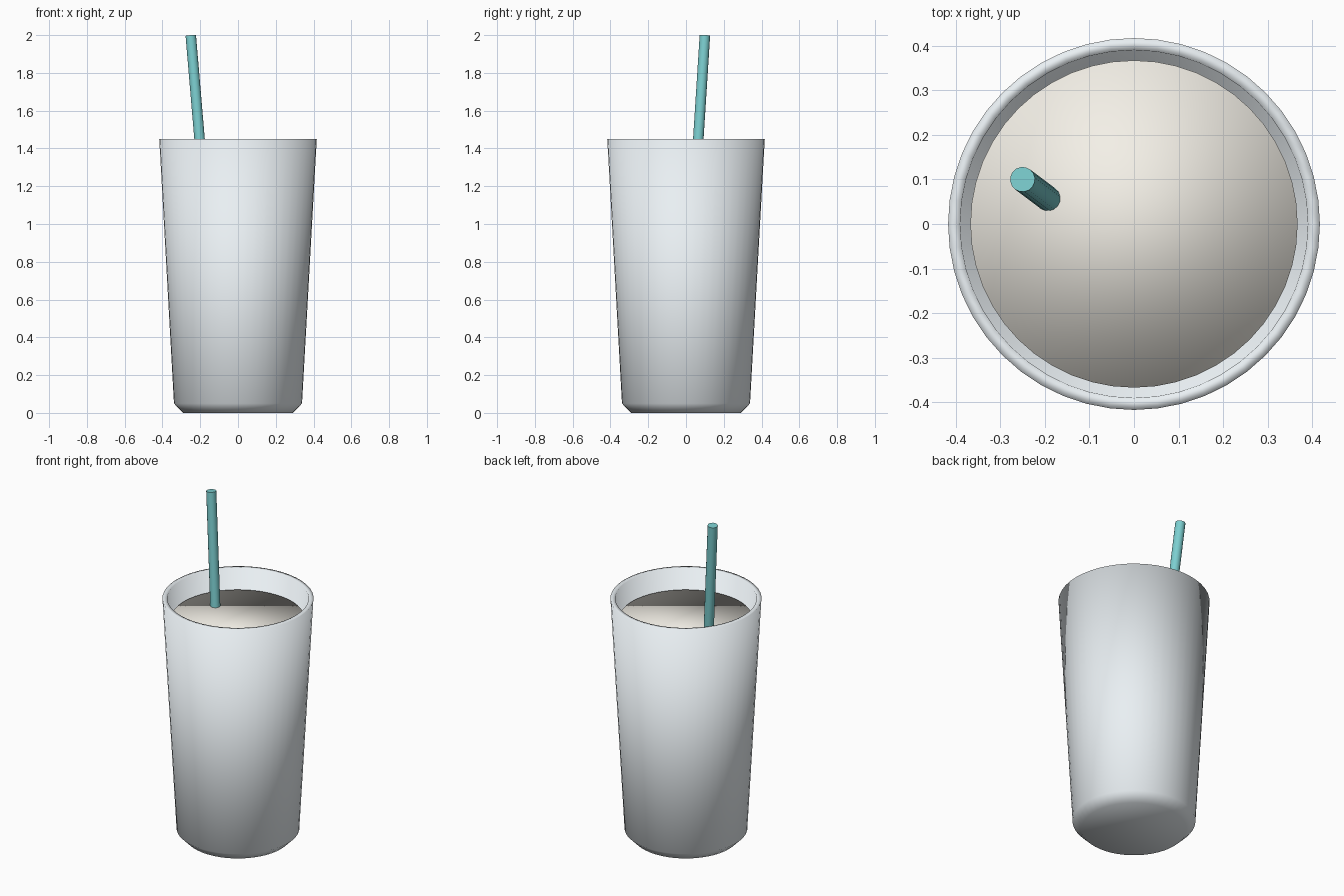
import bpy, bmesh, math
from mathutils import Vector

if "Cube" in bpy.data.objects:
    bpy.data.objects.remove(bpy.data.objects["Cube"])


def material(name, rgb):
    m = bpy.data.materials.new(name)
    m.diffuse_color = (*rgb, 1)
    m.use_nodes = True
    m.node_tree.nodes["Principled BSDF"].inputs["Base Color"].default_value = m.diffuse_color
    return m


def lathe(name, profile, mat, segments=48):
    """Revolve (radius, z) points about z; both ends are closed with a cap."""
    bm = bmesh.new()
    rings = []
    for r, z in profile:
        rings.append([bm.verts.new((r * math.cos(2 * math.pi * i / segments),
                                    r * math.sin(2 * math.pi * i / segments), z))
                      for i in range(segments)])
    for a, b in zip(rings, rings[1:]):
        for i in range(segments):
            j = (i + 1) % segments
            bm.faces.new((a[i], a[j], b[j], b[i]))
    bm.faces.new(rings[0][::-1])
    bm.faces.new(rings[-1])
    bmesh.ops.recalc_face_normals(bm, faces=bm.faces)
    for f in bm.faces:
        f.smooth = True
    mesh = bpy.data.meshes.new(name)
    bm.to_mesh(mesh)
    bm.free()
    mesh.materials.append(mat)
    ob = bpy.data.objects.new(name, mesh)
    bpy.context.collection.objects.link(ob)
    return ob


# Tapered tumbler: outer wall, rim, inner wall and inner floor
lathe("tumbler", [(0.29, 0), (0.339, 0.05), (0.417, 1.45),
                  (0.39, 1.45), (0.312, 0.08)],
      material("pale_glass", (0.82, 0.87, 0.90)))

# Drink filling the inside, slightly clear of the wall
lathe("drink", [(0.296, 0.09), (0.367, 1.33)],
      material("cream", (0.90, 0.87, 0.80)))

# Leaning straw, standing on the inner floor
top, bottom = Vector((-0.25, 0.10, 1.998)), Vector((-0.09, -0.02, 0.11))
axis = top - bottom
bpy.ops.mesh.primitive_cylinder_add(vertices=16, radius=0.028, depth=axis.length,
                                    location=(top + bottom) / 2)
straw = bpy.context.object
straw.name = "straw"
straw.rotation_euler = axis.to_track_quat('Z', 'Y').to_euler()
straw.data.materials.append(material("teal", (0.20, 0.62, 0.63)))
bpy.ops.object.shade_smooth_by_angle(angle=math.radians(40))
